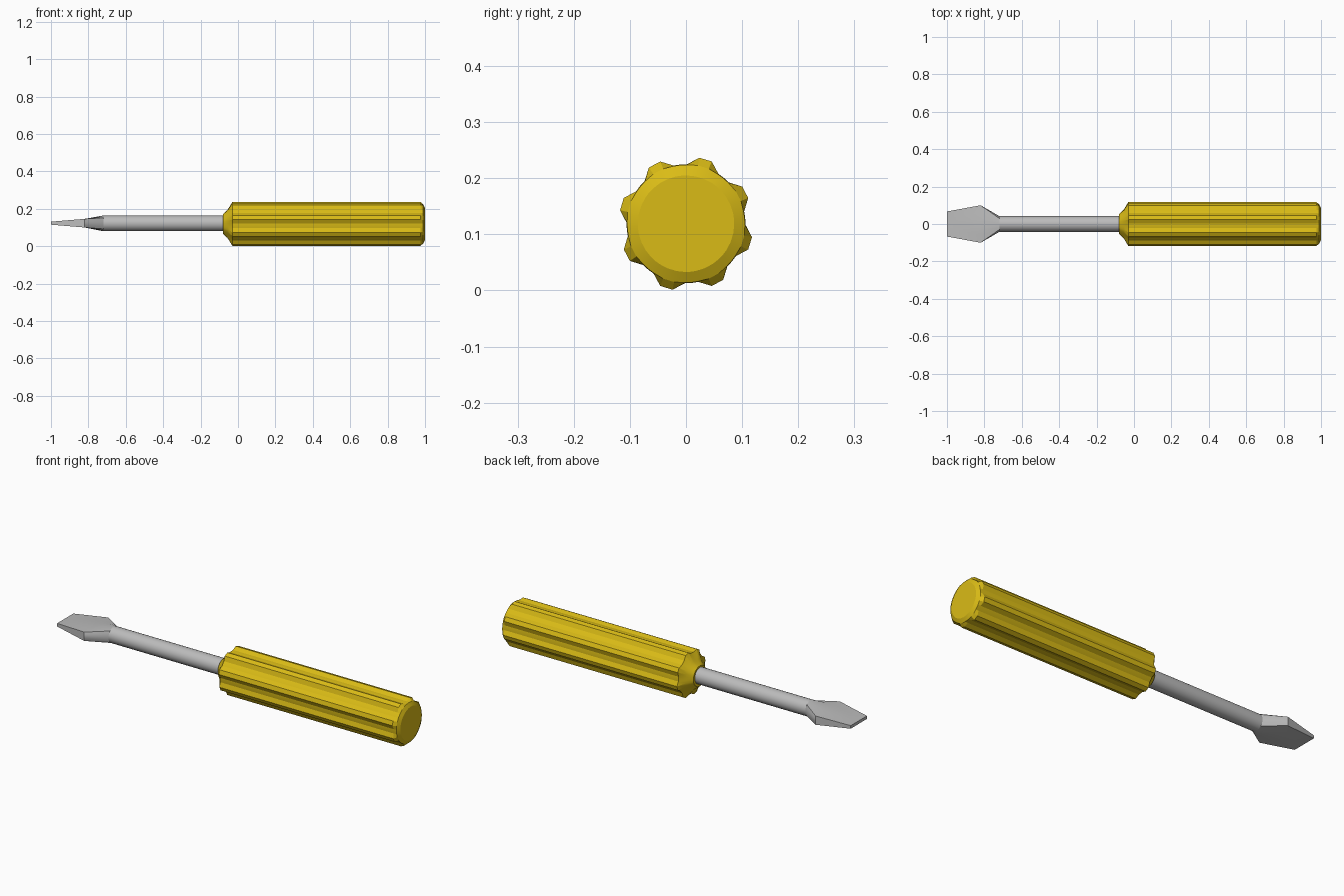
import bpy, bmesh, math

if "Cube" in bpy.data.objects:
    bpy.data.objects.remove(bpy.data.objects["Cube"])

ZC = 0.119  # height of the tool axis


def material(name, rgb):
    m = bpy.data.materials.new(name)
    m.diffuse_color = (*rgb, 1.0)
    m.use_nodes = True
    m.node_tree.nodes["Principled BSDF"].inputs["Base Color"].default_value = m.diffuse_color
    return m


def loft(name, rings, mat, angle):
    """Skin a list of (x, [(y, z), ...]) sections and cap both ends."""
    bm = bmesh.new()
    loops = [[bm.verts.new((x, y, ZC + z)) for y, z in pts] for x, pts in rings]
    n = len(loops[0])
    for a, b in zip(loops, loops[1:]):
        for i in range(n):
            j = (i + 1) % n
            bm.faces.new((a[i], a[j], b[j], b[i]))
    bm.faces.new(loops[0][::-1])
    bm.faces.new(loops[-1])
    bmesh.ops.recalc_face_normals(bm, faces=bm.faces)
    me = bpy.data.meshes.new(name)
    bm.to_mesh(me)
    bm.free()
    me.materials.append(mat)
    for p in me.polygons:
        p.use_smooth = True
    me.set_sharp_from_angle(angle=math.radians(angle))
    ob = bpy.data.objects.new(name, me)
    bpy.context.collection.objects.link(ob)
    return ob


def fluted(core, rib):
    """Handle section: eight raised ribs on a round core."""
    pts = []
    for k in range(8):
        for da, r in ((-16, core), (-5.5, rib), (5.5, rib), (16, core), (22.5, core)):
            a = math.radians(28 + 45 * k + da)
            pts.append((r * math.cos(a), r * math.sin(a)))
    return pts


N = 24


def circle(r):
    return [(r * math.cos(math.tau * i / N), r * math.sin(math.tau * i / N) + 0.003)
            for i in range(N)]


def rectangle(hy, hz):
    """Rectangle whose points match those of the circle, corners at 45 degrees."""
    pts = []
    for i in range(N):
        c, s = math.cos(math.tau * i / N), math.sin(math.tau * i / N)
        m = max(abs(c), abs(s))
        pts.append((hy * c / m, hz * s / m + 0.004))
    return pts


yellow = material("yellow plastic", (0.70, 0.50, 0.008))
steel = material("grey steel", (0.50, 0.50, 0.50))

# Ribbed handle with a stepped collar and a chamfered butt
loft("handle", [
    (-0.08, fluted(0.053, 0.053)),
    (-0.055, fluted(0.075, 0.078)),
    (-0.03, fluted(0.106, 0.120)),
    (0.975, fluted(0.106, 0.120)),
    (0.99, fluted(0.105, 0.106)),
    (1.0, fluted(0.086, 0.086)),
], yellow, 20)

# Round shaft, set into the handle
loft("shaft", [(-0.72, circle(0.042)), (0.0, circle(0.042))], steel, 30)

# Flared flat blade tapering to a thin edge
loft("blade", [
    (-1.0, rectangle(0.067, 0.008)),
    (-0.82, rectangle(0.10, 0.023)),
    (-0.72, circle(0.042)),
], steel, 20)
